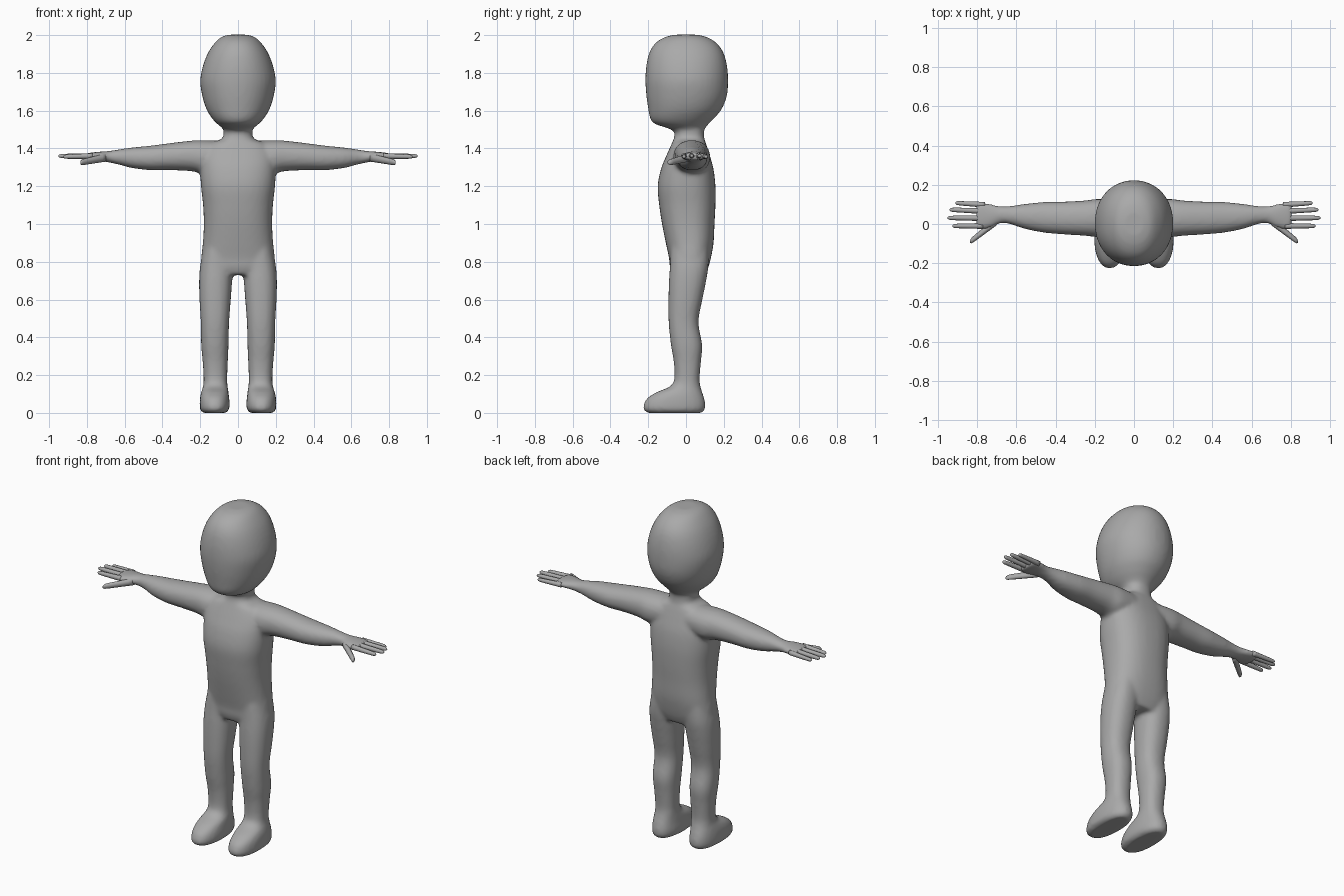
import bpy, bmesh, math

cube = bpy.data.objects.get("Cube")
if cube:
    bpy.data.objects.remove(cube, do_unlink=True)

clay = bpy.data.materials.new("clay grey")
clay.use_nodes = True
GREY = (.4, .4, .4, 1)
clay.diffuse_color = GREY
clay.node_tree.nodes["Principled BSDF"].inputs["Base Color"].default_value = GREY


def refine(rows, steps):
    """Smooth the rows of a profile with a Catmull-Rom curve."""
    out = []
    for i in range(len(rows) - 1):
        quad = (rows[max(i - 1, 0)], rows[i], rows[i + 1], rows[min(i + 2, len(rows) - 1)])
        for k in range(steps):
            t = k / steps
            out.append([b + t / 2 * (c - a + t * (2*a - 5*b + 4*c - d + t * (3*(b - c) + d - a)))
                        for a, b, c, d in zip(*quad)])
    return out + [list(rows[-1])]


def loft(bm, axis, rows, power=2.2, sides=32, steps=4, side=1):
    """Skin rows of (station, low, high, low, high) along the x or z axis."""
    rings = []
    for t, a0, a1, b0, b1 in refine(rows, steps):
        ring = []
        for k in range(sides):
            ang = math.tau * k / sides
            c, s = math.cos(ang), math.sin(ang)
            a = (a0 + a1) / 2 + (a1 - a0) / 2 * math.copysign(abs(c) ** (2 / power), c)
            b = (b0 + b1) / 2 + (b1 - b0) / 2 * math.copysign(abs(s) ** (2 / power), s)
            x, y, z = (t, a, b) if axis == "x" else (a, b, t)
            ring.append(bm.verts.new((side * x, y, z)))
        rings.append(ring)
    for lower, upper in zip(rings, rings[1:]):
        for k in range(sides):
            n = (k + 1) % sides
            bm.faces.new((lower[k], lower[n], upper[n], upper[k]))
    bm.faces.new(rings[0])
    bm.faces.new(rings[-1])


def make_object(name, bm):
    bmesh.ops.recalc_face_normals(bm, faces=bm.faces)
    mesh = bpy.data.meshes.new(name)
    bm.to_mesh(mesh)
    bm.free()
    mesh.materials.append(clay)
    for face in mesh.polygons:
        face.use_smooth = True
    obj = bpy.data.objects.new(name, mesh)
    bpy.context.collection.objects.link(obj)
    return obj


def symmetric(rows):
    return [(z, -half, half, front, back) for z, half, front, back in rows]


# Head: height, half width, front, back
head = symmetric([
    (1.48, .07, -.05, .09), (1.505, .08, -.09, .1), (1.53, .11, -.165, .12),
    (1.56, .138, -.19, .15), (1.61, .168, -.2, .19), (1.68, .19, -.21, .217),
    (1.76, .2, -.215, .223), (1.84, .185, -.21, .217), (1.91, .157, -.193, .197),
    (1.96, .122, -.16, .16), (1.99, .088, -.11, .11), (2.002, .05, -.06, .06)])

# Torso and neck
torso = symmetric([
    (.73, .15, -.07, .1), (.77, .19, -.085, .118), (.82, .195, -.09, .132),
    (.9, .186, -.107, .146), (1, .181, -.127, .151), (1.1, .185, -.142, .156),
    (1.2, .196, -.15, .156), (1.29, .2, -.133, .146), (1.36, .195, -.105, .127),
    (1.42, .16, -.078, .108), (1.448, .09, -.066, .098), (1.475, .076, -.06, .095),
    (1.52, .08, -.06, .095)])

# Leg and foot: height, inner, outer, front, back
leg = [
    (0, .065, .185, -.2, .085), (.018, .047, .201, -.226, .1), (.05, .044, .203, -.222, .102),
    (.08, .047, .201, -.203, .096), (.11, .05, .195, -.155, .086), (.14, .055, .185, -.085, .077),
    (.18, .057, .182, -.062, .072), (.27, .054, .187, -.065, .079), (.36, .05, .195, -.08, .086),
    (.48, .047, .197, -.092, .066), (.6, .038, .204, -.093, .087), (.7, .031, .206, -.09, .107),
    (.78, .028, .2, -.085, .119), (.88, .03, .18, -.08, .12)]

# Arm and palm: reach, front, back, bottom, top
arm = [
    (.08, -.06, .12, 1.28, 1.44), (.18, -.067, .128, 1.267, 1.443), (.25, -.06, .12, 1.28, 1.441),
    (.36, -.053, .114, 1.285, 1.428), (.46, -.044, .112, 1.285, 1.415),
    (.56, -.024, .102, 1.296, 1.405), (.63, -.001, .092, 1.314, 1.395),
    (.68, .004, .09, 1.325, 1.387), (.73, -.02, .102, 1.333, 1.383),
    (.78, -.028, .112, 1.338, 1.378), (.805, -.024, .108, 1.342, 1.374)]

body = bmesh.new()
loft(body, "z", head, 2.1, 40)
loft(body, "z", torso, 2.4, 40)
for side in (1, -1):
    loft(body, "z", leg, 2.3, side=side)
    loft(body, "x", arm, 2.2, side=side)
body = make_object("body", body)

# Fuse the parts into one soft skin
fuse = body.modifiers.new("fuse", "REMESH")
fuse.mode = "VOXEL"
fuse.voxel_size = .011
fuse.use_smooth_shade = True
soften = body.modifiers.new("soften", "SMOOTH")
soften.factor = .5
soften.iterations = 7

# Fingers: base, tip, radius
fingers = {
    "little": ((.76, .098, 1.358), (.91, .107, 1.355), .012),
    "ring": ((.77, .066, 1.36), (.94, .073, 1.36), .0125),
    "middle": ((.77, .03, 1.36), (.95, .031, 1.36), .0125),
    "index": ((.77, -.01, 1.36), (.925, -.01, 1.356), .0125),
    "thumb": ((.7, .015, 1.352), (.835, -.09, 1.325), .018)}

for side, label in ((1, "left"), (-1, "right")):
    for name, (base, tip, radius) in fingers.items():
        bm = bmesh.new()
        rows = []
        for t, swell in ((0, 1.2), (.45, 1.05), (.85, .9), (.96, .7), (1, .3)):
            x, y, z = (a + (b - a) * t for a, b in zip(base, tip))
            r = radius * swell
            rows.append((x, y - r, y + r, z - r, z + r))
        loft(bm, "x", rows, 2, 12, 3, side)
        make_object(label + "_" + name + "_finger", bm)
